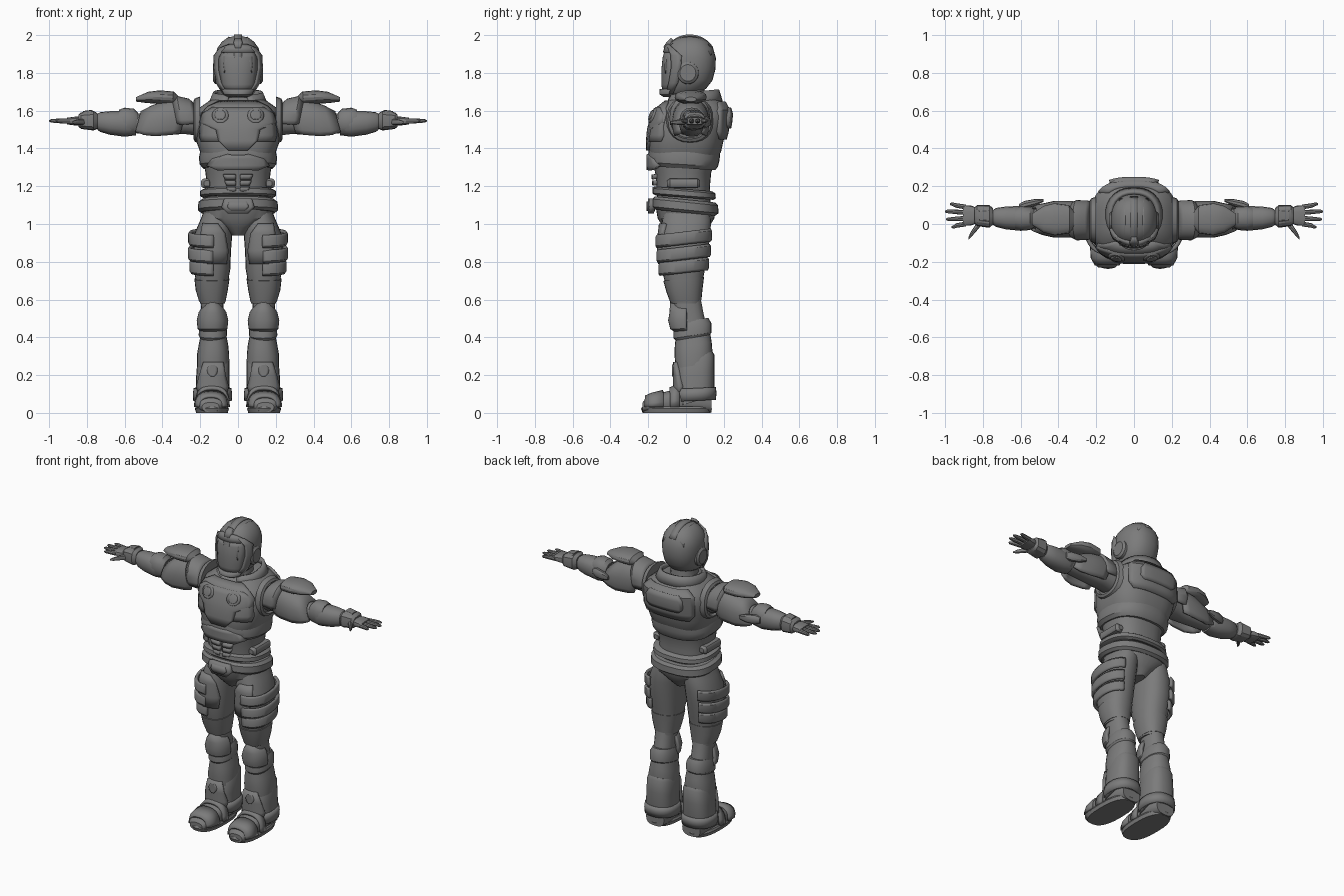
import bpy, bmesh, math

grey = bpy.data.materials.new("armour_grey")
grey.diffuse_color = (0.2, 0.2, 0.2, 1)


def make(name, verts, faces, mirror=False, thick=0, angle=32):
    mesh = bpy.data.meshes.new(name)
    mesh.from_pydata(verts, [], faces)
    bm = bmesh.new()
    bm.from_mesh(mesh)
    bmesh.ops.recalc_face_normals(bm, faces=bm.faces)
    bm.to_mesh(mesh)
    bm.free()
    mesh.materials.append(grey)
    ob = bpy.data.objects.new(name, mesh)
    bpy.context.collection.objects.link(ob)
    bpy.ops.object.select_all(action='DESELECT')
    ob.select_set(True)
    bpy.context.view_layer.objects.active = ob
    bpy.ops.object.shade_smooth_by_angle(angle=math.radians(angle))
    if thick:
        m = ob.modifiers.new("thickness", 'SOLIDIFY')
        m.thickness, m.offset = thick, 0
    if mirror:
        ob.modifiers.new("mirror", 'MIRROR')
    return ob


def se(v, p):
    return math.copysign(abs(v) ** (2 / p), v)


def loft(name, secs, axis='z', n=24, p=2.3, mirror=False, tilt=0, arc=None, thick=0):
    """Rounded sections (t, a, b, ra, rb) joined along an axis; arc gives an open shell."""
    a0, a1 = arc or (0, 360)
    cols = n + 1 if arc else n
    verts, faces = [], []
    for t, a, b, ra, rb in secs:
        for i in range(cols):
            th = math.radians(a0 + (a1 - a0) * i / n)
            u, v = a + ra * se(math.cos(th), p), b + rb * se(math.sin(th), p)
            s = t + tilt * (v - b)
            verts.append({'z': (u, v, s), 'x': (s, u, v), 'y': (u, s, v)}[axis])
    for r in range(len(secs) - 1):
        for i in range(n):
            j = (i + 1) % cols
            faces.append((r * cols + i, r * cols + j, (r + 1) * cols + j, (r + 1) * cols + i))
    if not arc:
        faces += [tuple(range(n)), tuple(range((len(secs) - 1) * n, len(secs) * n))]
    return make(name, verts, faces, mirror, thick)


def panel(name, rows, secs, side=-1, p=2.3, thick=0.024, mirror=False, k=10):
    """Plate following a z loft; rows are (z, x0, x1), side -1 is the front."""
    def depth(x, z):
        for s, e in zip(secs, secs[1:]):
            if s[0] <= z <= e[0]:
                f = (z - s[0]) / (e[0] - s[0])
                _, cx, cy, rx, ry = [q + (w - q) * f for q, w in zip(s, e)]
                d = min(abs(x - cx) / rx, 0.985)
                return cy + side * ry * (1 - d ** p) ** (1 / p)
        return 0
    verts = []
    for z, x0, x1 in rows:
        for i in range(k + 1):
            x = x0 + (x1 - x0) * i / k
            verts.append((x, depth(x, z), z))
    faces = [(r * (k + 1) + i, r * (k + 1) + i + 1, (r + 1) * (k + 1) + i + 1, (r + 1) * (k + 1) + i)
             for r in range(len(rows) - 1) for i in range(k)]
    return make(name, verts, faces, mirror, thick)


def disc_rows(x, z, rx, rz, n=6):
    return [(z - rz * math.cos(math.pi * i / n), x - rx * max(.3, math.sin(math.pi * i / n)),
             x + rx * max(.3, math.sin(math.pi * i / n))) for i in range(n + 1)]


# Helmet, visor and trim
head = [(1.69, 0, -.03, .07, .085), (1.715, 0, -.01, .095, .115), (1.76, 0, .008, .112, .132),
        (1.82, 0, .016, .12, .14), (1.88, 0, .02, .122, .138), (1.93, 0, .021, .11, .123),
        (1.965, 0, .021, .085, .098), (1.985, 0, .02, .058, .066), (1.995, 0, .02, .02, .025)]
loft("helmet", head, n=32)
panel("visor", [(1.70, -.06, .06), (1.74, -.088, .088), (1.82, -.1, .1), (1.88, -.098, .098),
                (1.91, -.08, .08)], head, thick=.012)
panel("visor_side_rim", [(1.695, .05, .07), (1.75, .085, .104), (1.83, .1, .117), (1.89, .094, .116),
                         (1.93, .06, .085)], head, mirror=True, k=3, thick=.03)
panel("brow", [(1.905, -.09, .09), (1.93, -.085, .085), (1.945, -.04, .04)], head, thick=.026)
panel("brow_badge", [(1.925, -.014, .014), (1.95, -.022, .022), (1.972, -.014, .014)], head, k=4, thick=.04)
loft("chin_guard", [(1.68, 0, -.03, .06, .085), (1.69, 0, -.03, .075, .102), (1.715, 0, -.02, .09, .11)],
     arc=(200, 340), thick=.018)
loft("ear_disc", [(.1, .01, 1.8, .058, .06), (.122, .01, 1.8, .056, .058), (.132, .01, 1.8, .042, .044)],
     'x', mirror=True, p=2)
# Crest strips run over the skull
for name, x0, x1, s in (("crest_strip", -.022, .022, 1), ("side_crest", .045, .075, .93)):
    v, f = [], []
    for i in range(15):
        th = math.radians(150 - 165 * i / 14)
        y, z = .02 - .138 * s * math.cos(math.pi - th) * -1, 1.865 + .133 * s * math.sin(th)
        v += [(x0, y, z), (x1, y, z - (.035 if x0 > 0 else 0))]
    f = [(2 * i, 2 * i + 1, 2 * i + 3, 2 * i + 2) for i in range(14)]
    make(name, v, f, mirror=x0 > 0, thick=.012)
loft("neck", [(1.58, 0, .02, .1, .1), (1.66, 0, .015, .08, .085), (1.74, 0, .015, .075, .08)], n=20)

# Torso
torso = [(1.33, 0, -.015, .18, .165), (1.38, 0, -.005, .2, .19), (1.43, 0, .0, .218, .196),
         (1.5, 0, .012, .225, .202), (1.57, 0, .03, .225, .2), (1.615, 0, .035, .205, .18),
         (1.65, 0, .045, .155, .145), (1.67, 0, .045, .12, .12)]
loft("torso", torso, n=36, p=2.8)
loft("collar", [(1.63, 0, .04, .15, .145), (1.665, 0, .04, .135, .135), (1.695, 0, .04, .122, .125)],
     arc=(-70, 250), thick=.02, tilt=.12)
panel("chest_plate", [(1.436, -.19, .19), (1.47, -.2, .2), (1.52, -.195, .195), (1.58, -.19, .19),
                      (1.615, -.16, .16), (1.645, -.1, .1)], torso, p=2.8, k=16, thick=.02)
panel("sternum_plate", [(1.39, -.05, .05), (1.44, -.1, .1), (1.5, -.11, .11), (1.535, -.195, .195),
                        (1.58, -.18, .18), (1.61, -.13, .13)], torso, p=2.8, k=14, thick=.034)
panel("chest_lens_frame", disc_rows(.09, 1.568, .042, .036), torso, p=2.8, k=5, thick=.046, mirror=True)
panel("chest_lens", disc_rows(.09, 1.568, .027, .022), torso, p=2.8, k=5, thick=.058, mirror=True)
panel("back_plate", [(1.45, -.15, .15), (1.49, -.18, .18), (1.6, -.18, .18), (1.64, -.13, .13)],
      torso, 1, p=2.8, k=16, thick=.03)
panel("back_inset", [(1.51, -.1, .1), (1.53, -.125, .125), (1.58, -.125, .125), (1.61, -.1, .1)],
      torso, 1, p=2.8, k=12, thick=.046)

# Abdomen, belt and pelvis
abdomen = [(1.1, 0, -.01, .165, .14), (1.2, 0, -.015, .165, .142), (1.27, 0, -.015, .172, .148),
           (1.36, 0, -.01, .19, .175)]
loft("abdomen", abdomen, n=32, p=2.5)
loft("rib_band", [(1.295, 0, -.015, .185, .17), (1.315, 0, -.015, .203, .184), (1.35, 0, -.012, .207, .19),
                  (1.385, 0, -.008, .2, .188)], n=32, p=2.5, tilt=-.06)
panel("rib_arch", [(1.285, -.1, .1), (1.31, -.16, .16), (1.345, -.13, .13), (1.365, -.05, .05)],
      [(1.2, 0, -.015, .2, .18), (1.4, 0, -.015, .2, .18)], thick=.03)
for i, z in enumerate((1.185, 1.218, 1.251)):
    panel(f"stomach_block_{i}", [(z - .013, .01, .05 + .008 * i), (z + .013, .012, .06 + .008 * i)], abdomen,
          p=2.5, k=4, thick=.042, mirror=True)
loft("waist_capsule", [(-.1, .165, 1.215, .015, .015), (-.085, .17, 1.215, .026, .026),
                       (.06, .17, 1.215, .026, .026), (.075, .165, 1.215, .015, .015)],
     'y', n=14, mirror=True, p=3)
loft("waist_ring", [(1.14, 0, -.01, .185, .155), (1.15, 0, -.01, .202, .168), (1.175, 0, -.01, .2, .165),
                    (1.185, 0, -.01, .18, .15)], n=32, p=2.5, tilt=-.08)
loft("belt", [(1.06, 0, -.005, .195, .16), (1.075, 0, -.005, .212, .177), (1.115, 0, -.005, .21, .175),
              (1.13, 0, -.005, .19, .16)], n=32, p=2.5, tilt=-.1)
hips = [(.94, 0, 0, .035, .085), (.98, 0, 0, .085, .12), (1.03, 0, 0, .18, .15), (1.1, 0, 0, .195, .162)]
loft("pelvis", hips, n=32, p=2.4)
buckle = [(1, 0, 0, .22, .187), (1.2, 0, 0, .22, .187)]
panel("buckle", [(1.055, -.05, .05), (1.09, -.085, .085), (1.135, -.07, .07)], buckle, thick=.03)
panel("buckle_inset", [(1.07, -.035, .035), (1.092, -.055, .055), (1.118, -.045, .045)], buckle, thick=.044)

# Legs
thigh = [(.58, .135, 0, .066, .078), (.66, .138, -.01, .08, .092), (.76, .137, -.015, .096, .115),
         (.86, .137, -.01, .1, .128), (.95, .13, -.003, .1, .132), (1.02, .115, .003, .085, .13),
         (1.07, .11, .005, .07, .12)]
loft("thigh", thigh, mirror=True)
for i, (z, x, ra, rb) in enumerate(((.77, .142, .1, .122), (.84, .146, .105, .132), (.92, .142, .107, .138))):
    loft(f"thigh_band_{i}", [(z - .025, x, -.01, ra, rb), (z - .015, x, -.01, ra + .006, rb + .006),
                             (z + .025, x, -.01, ra + .006, rb + .006), (z + .035, x, -.01, ra, rb)],
         arc=(-95, 75), thick=.018, mirror=True, tilt=.12)
panel("thigh_front_plate", [(.79, .07, .16), (.86, .06, .18), (.95, .075, .19), (1.0, .11, .18)], thigh,
      thick=.03, mirror=True)
loft("thigh_hem", [(.59, .136, 0, .07, .082), (.65, .139, -.008, .085, .096), (.71, .138, -.012, .093, .108)],
     mirror=True, tilt=.1)
loft("knee_joint", [(.36, .135, .035, .06, .08), (.44, .135, .03, .062, .085), (.52, .136, .015, .06, .08),
                    (.6, .137, .005, .06, .075)], n=18, mirror=True)
loft("knee_guard", [(.43, .135, .015, .05, .06), (.45, .135, .015, .07, .09), (.49, .135, .015, .074, .1),
                    (.53, .135, .015, .064, .092), (.585, .135, .01, .025, .085)],
     arc=(185, 355), thick=.02, mirror=True)
loft("calf_pad", [(.39, .135, .035, .06, .085), (.41, .133, .035, .075, .1), (.46, .133, .035, .074, .1),
                  (.49, .133, .03, .06, .088)], mirror=True, tilt=.15)
loft("upper_shin", [(.25, .132, .04, .085, .095), (.31, .132, .04, .085, .1), (.36, .13, .038, .078, .098),
                    (.42, .13, .036, .066, .09)], mirror=True, tilt=.15)
boot = [(.06, .135, .045, .09, .095), (.1, .135, .05, .09, .1), (.2, .133, .05, .088, .1),
        (.28, .13, .05, .085, .1), (.3, .13, .05, .078, .09)]
loft("boot_shaft", boot, mirror=True, tilt=.28, p=2.6)
panel("shin_plate", [(.1, .07, .2), (.14, .06, .21), (.2, .075, .195), (.27, .085, .175)], boot, p=2.6,
      thick=.036, mirror=True)
panel("shin_badge", disc_rows(.135, .225, .026, .032), boot, p=2.6, thick=.05, mirror=True, k=4)
loft("boot_cuff", [(.065, .135, .05, .094, .1), (.1, .135, .05, .096, .104), (.13, .135, .05, .092, .1)],
     arc=(-60, 240), thick=.016, tilt=.05, mirror=True)
loft("foot", [(-.23, .145, .03, .045, .025), (-.205, .143, .045, .07, .04), (-.15, .14, .052, .082, .05),
              (-.08, .137, .06, .08, .059), (-.02, .135, .07, .078, .068), (.08, .133, .065, .08, .064),
              (.135, .132, .05, .065, .049)], 'y', mirror=True, p=2.6)
loft("sole", [(0, .138, -.05, .084, .18), (.022, .138, -.05, .09, .188), (.034, .138, -.05, .084, .18)],
     mirror=True, p=2.6)
loft("toe_cap", [(-.215, .142, .03, .06, .055), (-.18, .142, .03, .08, .07), (-.12, .14, .03, .086, .085)],
     'y', arc=(0, 180), n=14, thick=.014, mirror=True, p=2.6)
loft("instep_strap", [(-.085, .137, .03, .085, .098), (-.035, .136, .03, .085, .115)],
     'y', arc=(0, 180), n=14, thick=.016, mirror=True, p=2.6)

# Arms
loft("shoulder_socket", [(.2, .02, 1.55, .125, .125), (.228, .02, 1.55, .115, .115), (.236, .02, 1.55, .1, .1),
                         (.2, .02, 1.55, .085, .085)], 'x', mirror=True)
loft("upper_arm", [(.2, .02, 1.545, .08, .08), (.28, .02, 1.55, .075, .075), (.36, .022, 1.535, .06, .062),
                   (.48, .028, 1.53, .055, .055), (.6, .03, 1.535, .05, .05)], 'x', n=18, mirror=True)
loft("inner_shoulder_pad", [(.225, .02, 1.56, .085, .075), (.245, .02, 1.56, .095, .095),
                            (.3, .02, 1.56, .098, .11), (.325, .02, 1.56, .085, .09)],
     'x', n=18, arc=(-15, 195), thick=.018, mirror=True, tilt=.2)
loft("lower_shoulder_pad", [(.29, .025, 1.54, .08, .105), (.33, .025, 1.54, .088, .12), (.42, .025, 1.53, .088, .115),
                            (.48, .025, 1.525, .075, .095), (.53, .03, 1.525, .06, .065)],
     'x', n=18, arc=(-30, 210), thick=.018, mirror=True, tilt=-.3)
loft("top_shoulder_pad", [(.32, .025, 1.66, .045, .02), (.345, .025, 1.668, .075, .034), (.42, .025, 1.672, .085, .036),
                          (.48, .025, 1.67, .07, .03), (.54, .025, 1.66, .03, .012)],
     'x', n=18, mirror=True, tilt=-.1)
loft("elbow_guard", [(.53, .03, 1.54, .05, .05), (.55, .03, 1.54, .062, .07), (.6, .03, 1.54, .066, .076),
                     (.63, .03, 1.54, .058, .065)], 'x', n=16, mirror=True)
loft("forearm", [(.54, .03, 1.53, .055, .06), (.6, .03, 1.53, .066, .068), (.68, .032, 1.535, .06, .062),
                 (.73, .035, 1.54, .05, .052), (.745, .035, 1.54, .04, .042)], 'x', n=16, mirror=True)
loft("forearm_fin", [(.48, .125, 1.54, .008, .012), (.52, .115, 1.54, .018, .025), (.58, .1, 1.54, .022, .03),
                     (.61, .09, 1.54, .015, .02)], 'x', n=10, mirror=True)
loft("wrist", [(.72, .037, 1.545, .038, .036), (.82, .04, 1.545, .034, .03)], 'x', n=14, mirror=True)
loft("wrist_cuff", [(.745, .04, 1.545, .042, .042), (.765, .04, 1.547, .06, .052), (.83, .045, 1.547, .056, .044),
                    (.845, .045, 1.547, .042, .032)], 'x', n=12, p=3, mirror=True)
loft("wrist_plate", [(.77, .045, 1.595, .035, .01), (.82, .045, 1.588, .03, .01)], 'x', n=8, mirror=True)
loft("palm", [(.82, .045, 1.545, .036, .024), (.86, .045, 1.545, .052, .024), (.905, .045, 1.545, .055, .018)],
     'x', n=14, p=3, mirror=True)
for i, (y, end) in enumerate(((.0, .965), (.03, .995), (.061, 1.0), (.09, .975))):
    spread = (y - .045) * .35
    loft(f"finger_{i}", [(.89, y, 1.545, .013, .014), (.94, y + spread * .5, 1.546, .012, .013),
                         (end - .01, y + spread, 1.546, .009, .009), (end, y + spread, 1.546, .004, .004)],
         'x', n=8, mirror=True)
loft("thumb", [(.81, .005, 1.54, .014, .016), (.84, -.025, 1.54, .02, .016), (.865, -.058, 1.538, .015, .012),
               (.877, -.078, 1.538, .005, .005)], 'x', n=8, mirror=True)
